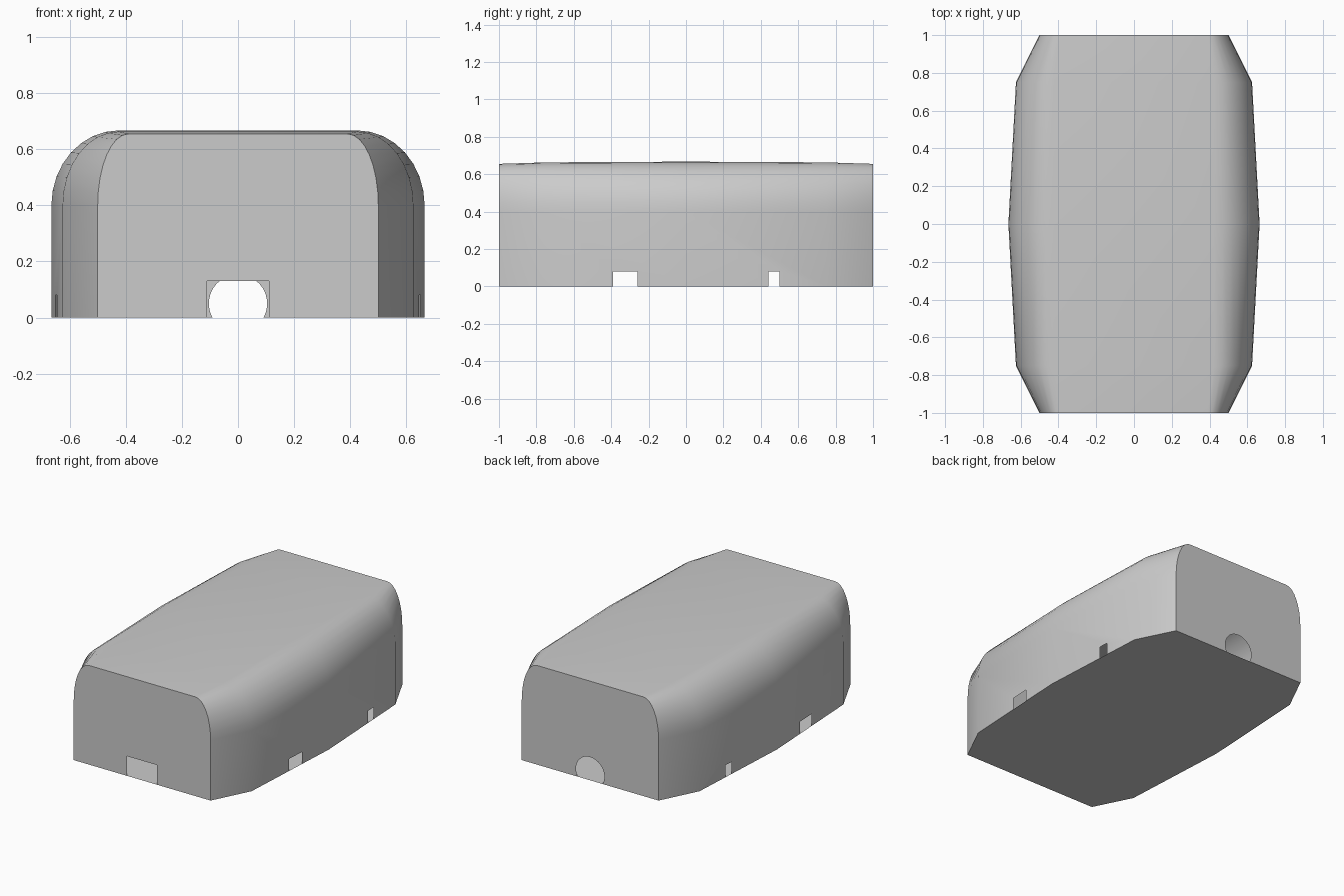
import bpy, bmesh, math

if "Cube" in bpy.data.objects:
    bpy.data.objects.remove(bpy.data.objects["Cube"])

# Stations along the length: y, half width, roof height, corner width
STATIONS = [(-1, .5, .655, .11), (-.75, .625, .663, .2), (0, .665, .667, .24),
            (.75, .625, .663, .2), (1, .5, .655, .11)]
SPRING = .4          # height where the walls start to curve in
STEPS = 8            # segments in each rounded shoulder

bm = bmesh.new()
cache = {}

def v(x, y, z):
    key = (round(x, 4), round(y, 4), round(z, 4))
    if key not in cache:
        cache[key] = bm.verts.new(key)
    return cache[key]

def section(y, w, h, c):
    # half profile from the floor up to the roof edge
    pts = [(w, y, 0)]
    for i in range(STEPS + 1):
        a = math.pi / 2 * i / STEPS
        pts.append((w - c + c * math.cos(a), y, SPRING + (h - SPRING) * math.sin(a)))
    return pts

def face(points):
    bm.faces.new([v(*p) for p in points])

def flip(points):
    return [(-x, y, z) for x, y, z in points]

profiles = [section(*s) for s in STATIONS]

# Side notches, keyed by the wall panel they open: (y0, y1, height)
notches = {1: (-.39, -.26, .08), 2: (.44, .5, .08)}
side_edge = []                       # floor outline of the right wall

for i in range(len(STATIONS) - 1):
    a, b = profiles[i], profiles[i + 1]
    low, foot = [], []
    if i in notches:
        y0, y1, h = notches[i]
        at = lambda y: a[0][0] + (b[0][0] - a[0][0]) * (y - a[0][1]) / (b[0][1] - a[0][1])
        low = [(at(y0), y0, 0), (at(y0), y0, h), (at(y1), y1, h), (at(y1), y1, 0)]
        foot = [low[0], low[3]]
    side_edge += [a[0]] + foot
    # lower wall panels, then the shoulder strips, on both sides
    panel = [a[0]] + low + [b[0], b[1], a[1]]
    face(panel)
    face(flip(panel))
    for k in range(1, len(a) - 1):
        quad = [a[k], b[k], b[k + 1], a[k + 1]]
        face(quad)
        face(flip(quad))
    # roof panel
    face([a[-1], b[-1]] + flip([b[-1], a[-1]]))
side_edge.append(profiles[-1][0])

# Front wall with a square opening, back wall with a round one
front_gap = [(-.11, -1, 0), (-.11, -1, .13), (.11, -1, .13), (.11, -1, 0)]
R, CZ = .104, .05
start = math.asin(CZ / R)
back_gap = []
for i in range(21):
    a = math.pi + start - (math.pi + 2 * start) * i / 20
    back_gap.append((R * math.cos(a), 1, max(0, CZ + R * math.sin(a))))
for prof, gap in ((profiles[0], front_gap), (profiles[-1], back_gap)):
    face(flip(prof[:1]) + gap + prof + flip(prof[::-1])[:-1])

# Floor
face(side_edge + [back_gap[-1], back_gap[0]] + flip(side_edge[::-1])
     + [front_gap[0], front_gap[-1]])

bmesh.ops.recalc_face_normals(bm, faces=bm.faces)
roof = max(bm.faces, key=lambda f: f.calc_center_median().z)
if roof.normal.z < 0:
    bmesh.ops.reverse_faces(bm, faces=bm.faces)
for f in bm.faces:
    f.smooth = True

mesh = bpy.data.meshes.new("case_shell")
bm.to_mesh(mesh)
bm.free()
shell = bpy.data.objects.new("case_shell", mesh)
bpy.context.collection.objects.link(shell)
bpy.context.view_layer.objects.active = shell
shell.select_set(True)
bpy.ops.object.shade_smooth_by_angle(angle=math.radians(50))
